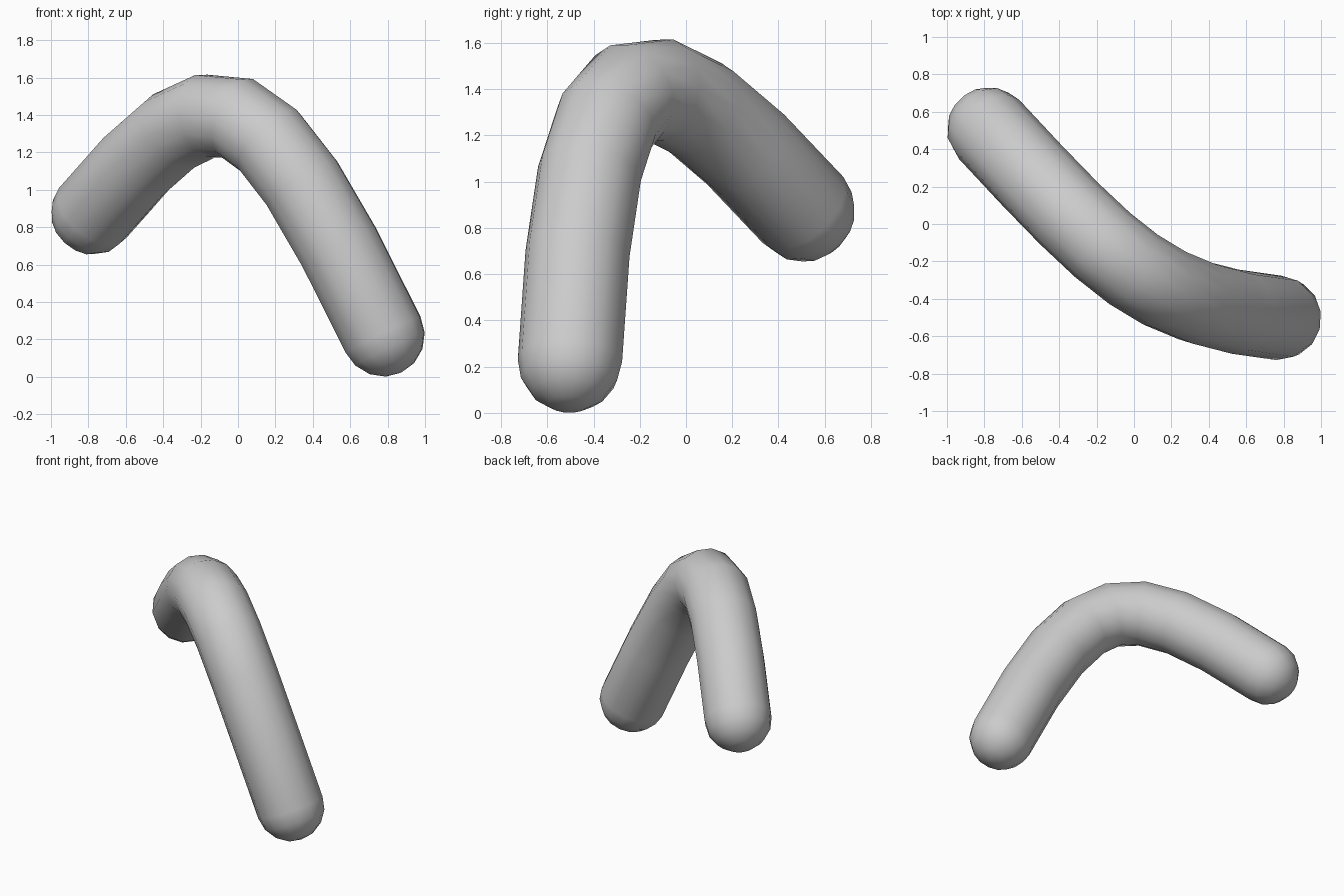
import bpy, bmesh, math
from mathutils import Vector

if "Cube" in bpy.data.objects:
    bpy.data.objects.remove(bpy.data.objects["Cube"])

R, SIDES, STEPS, CAP = 0.226, 14, 8, 4
P = [Vector(p) for p in ((-0.775, 0.506, 0.878), (-0.105, -0.215, 1.684),
                         (0.1, -0.435, 1.632), (0.775, -0.502, 0.226))]


def point(t):
    s = 1 - t
    return P[0]*s**3 + P[1]*3*s*s*t + P[2]*3*s*t*t + P[3]*t**3


def tangent(t):
    s = 1 - t
    return ((P[1]-P[0])*s*s + (P[2]-P[1])*2*s*t + (P[3]-P[2])*t*t).normalized()


# Stations: rounded start, swept body, rounded end
stations = []
t0, t1 = tangent(0), tangent(1)
for i in range(1, CAP):
    a = math.pi / 2 * i / CAP
    stations.append((P[0] - t0*R*math.cos(a), t0, R*math.sin(a)))
for i in range(STEPS + 1):
    stations.append((point(i/STEPS), tangent(i/STEPS), R))
for i in range(CAP - 1, 0, -1):
    a = math.pi / 2 * i / CAP
    stations.append((P[3] + t1*R*math.cos(a), t1, R*math.sin(a)))

# Sweep rings with a frame that does not twist
bm = bmesh.new()
rings = []
u = t0.orthogonal().normalized()
prev = t0
for c, t, r in stations:
    u = prev.rotation_difference(t) @ u
    u = (u - t*u.dot(t)).normalized()
    v = t.cross(u)
    prev = t
    rings.append([bm.verts.new(c + (u*math.cos(k) + v*math.sin(k))*r)
                  for k in (2*math.pi*j/SIDES for j in range(SIDES))])
for a, b in zip(rings, rings[1:]):
    for j in range(SIDES):
        k = (j + 1) % SIDES
        bm.faces.new((a[j], a[k], b[k], b[j]))

# Close both tips
for ring, tip in ((rings[0], P[0] - t0*R), (rings[-1], P[3] + t1*R)):
    v = bm.verts.new(tip)
    for j in range(SIDES):
        bm.faces.new((ring[j], ring[(j+1) % SIDES], v))
bmesh.ops.recalc_face_normals(bm, faces=bm.faces)

me = bpy.data.meshes.new("bent_tube")
bm.to_mesh(me)
bm.free()
ob = bpy.data.objects.new("bent_tube", me)
bpy.context.collection.objects.link(ob)
bpy.context.view_layer.objects.active = ob
ob.select_set(True)
bpy.ops.object.shade_smooth_by_angle(angle=math.radians(50))
